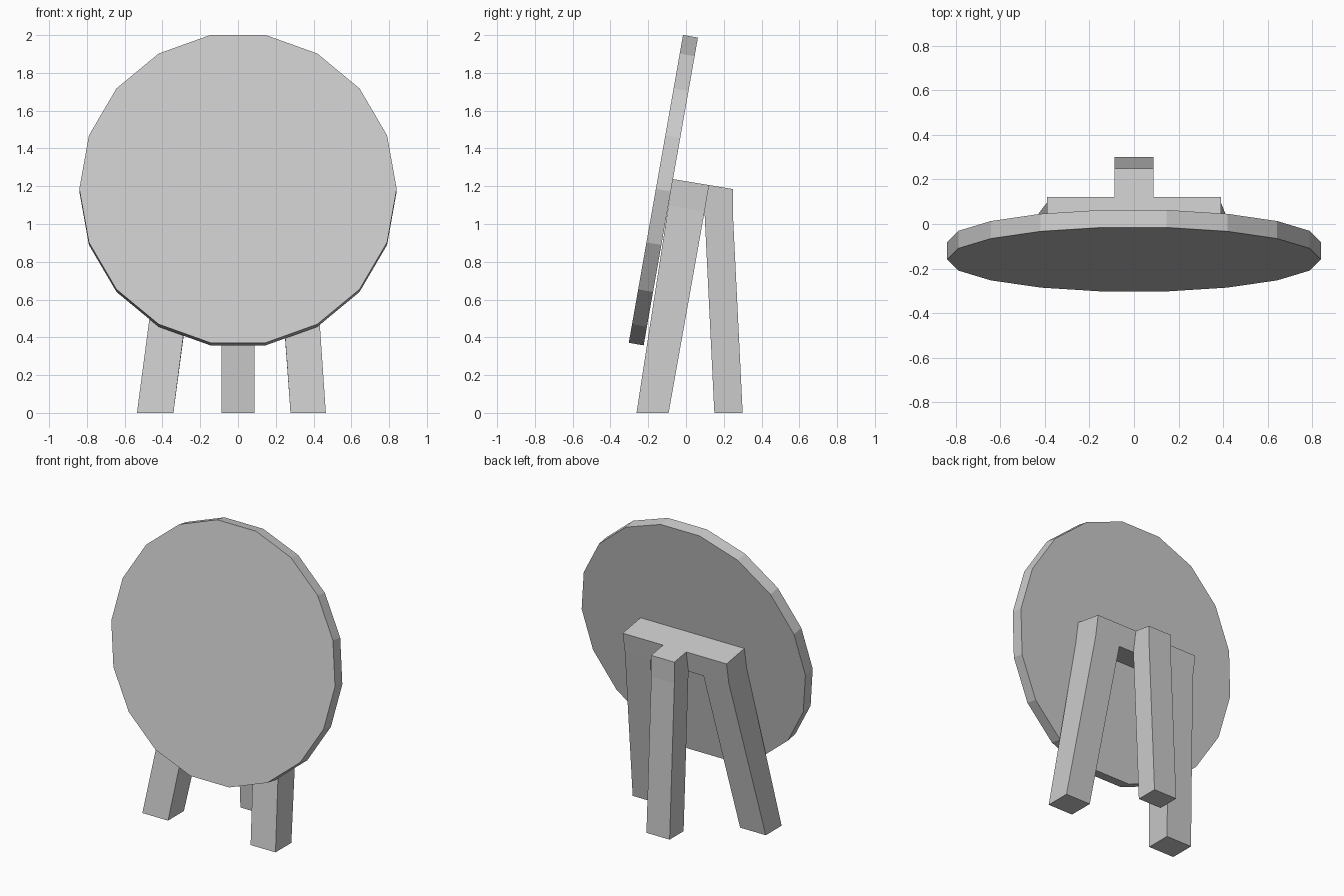
import bpy, bmesh, math

if "Cube" in bpy.data.objects:
    bpy.data.objects.remove(bpy.data.objects["Cube"])

# Round board: 18-sided disc leaning back about 10 degrees
bpy.ops.mesh.primitive_cylinder_add(vertices=18, radius=0.84, depth=0.08,
                                    location=(0, -0.12, 1.179))
board = bpy.context.object
board.name = "round_board"
for v in board.data.vertices:            # put a corner on the x axis
    x, y = v.co.x, v.co.y
    a = round((math.atan2(y, x) - math.pi / 2) / math.radians(20)) * math.radians(20)
    v.co.x, v.co.y = 0.84 * math.cos(a), 0.84 * math.sin(a)
board.rotation_euler = (math.radians(80), 0, 0)

# Stand: (y, z) side points for front, middle and back at each level
TOP = [(-0.07, 1.238), (0.122, 1.206), (0.249, 1.185)]
HIP = [(-0.093, 1.098), (0.098, 1.065), (0.249, 1.04)]
FRONT_FOOT = [(-0.262, 0), (-0.092, 0)]
BACK_FOOT = [(0.15, 0), (0.30, 0)]
quads = {}


def cell(upper, lower, x_up, x_low):
    """Six-sided block between an upper and a lower rectangle."""
    c = [(x, *p) for side, xs in ((upper, x_up), (lower, x_low))
         for p in side for x in xs]
    for f in ((0, 1, 3, 2), (4, 5, 7, 6), (0, 1, 5, 4),
              (2, 3, 7, 6), (0, 2, 6, 4), (1, 3, 7, 5)):
        face = [c[i] for i in f]
        quads.setdefault(frozenset(face), []).append(face)


# T-shaped top bar
cuts = [-0.39, -0.2, -0.087, 0.087, 0.2, 0.39]
for xs in zip(cuts, cuts[1:]):
    cell(TOP[:2], HIP[:2], xs, xs)
mid = (-0.087, 0.087)
cell(TOP[1:], HIP[1:], mid, mid)

# Three legs
cell(HIP[:2], FRONT_FOOT, (-0.39, -0.2), (-0.535, -0.342))
cell(HIP[:2], FRONT_FOOT, (0.2, 0.39), (0.278, 0.465))
cell(HIP[1:], BACK_FOOT, mid, mid)

# Join the blocks, leaving out faces shared by two of them
bm = bmesh.new()
verts = {}
for faces in quads.values():
    if len(faces) == 1:
        bm.faces.new([verts.setdefault(p, None) or verts.update({p: bm.verts.new(p)})
                      or verts[p] for p in faces[0]])
bmesh.ops.recalc_face_normals(bm, faces=bm.faces)
mesh = bpy.data.meshes.new("three_leg_stand")
bm.to_mesh(mesh)
bm.free()
bpy.context.collection.objects.link(bpy.data.objects.new("three_leg_stand", mesh))
